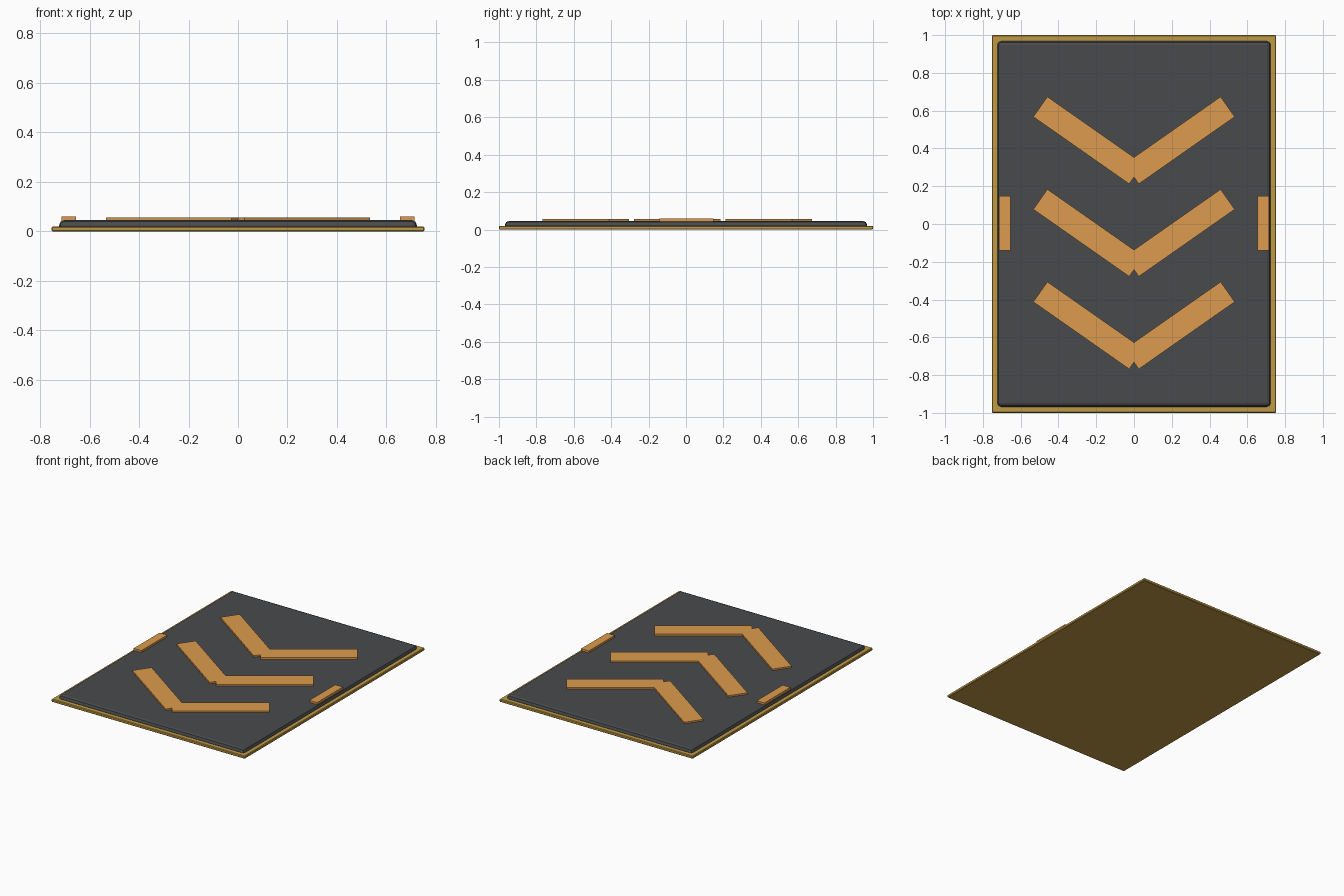
import bpy
from math import radians

if "Cube" in bpy.data.objects:
    bpy.data.objects.remove(bpy.data.objects["Cube"])


def material(name, rgb):
    m = bpy.data.materials.new(name)
    m.diffuse_color = (*rgb, 1)
    m.use_nodes = True
    m.node_tree.nodes["Principled BSDF"].inputs["Base Color"].default_value = m.diffuse_color
    return m


RUBBER = material("dark_rubber", (0.065, 0.068, 0.072))
BRASS = material("brass", (0.53, 0.32, 0.06))
ORANGE = material("orange", (0.72, 0.33, 0.075))


def box(name, x, y, z0, z1, sx, sy, mat, angle=0, bevel=0, segments=1):
    """Box of size sx by sy from height z0 to z1, turned about z."""
    bpy.ops.mesh.primitive_cube_add(size=1, location=(x, y, (z0 + z1) / 2))
    ob = bpy.context.object
    ob.name = name
    ob.scale = (sx, sy, z1 - z0)
    bpy.ops.object.transform_apply(location=False, rotation=False, scale=True)
    ob.rotation_euler.z = radians(angle)
    ob.data.materials.append(mat)
    if bevel:
        b = ob.modifiers.new("bevel", "BEVEL")
        b.width = bevel
        b.segments = segments
    return ob


# Brass trim plate and the bevelled pad seated in it
box("trim_plate", 0, 0, 0, 0.02, 1.506, 2.0, BRASS, bevel=0.004)
box("pad", 0, 0, 0.001, 0.045, 1.446, 1.936, RUBBER, bevel=0.02, segments=2)

# Three chevrons, each from two mirrored bars
for i, y in enumerate((0.443, -0.047, -0.537)):
    for side, s in (("right", 1), ("left", -1)):
        box(f"chevron_{i + 1}_{side}", s * 0.242, y, 0.042, 0.056,
            0.62, 0.13, ORANGE, angle=s * 35)

# Marker strips on the side edges
for side, s in (("right", 1), ("left", -1)):
    box(f"side_marker_{side}", s * 0.684, 0.003, 0.042, 0.059, 0.06, 0.288, ORANGE)
